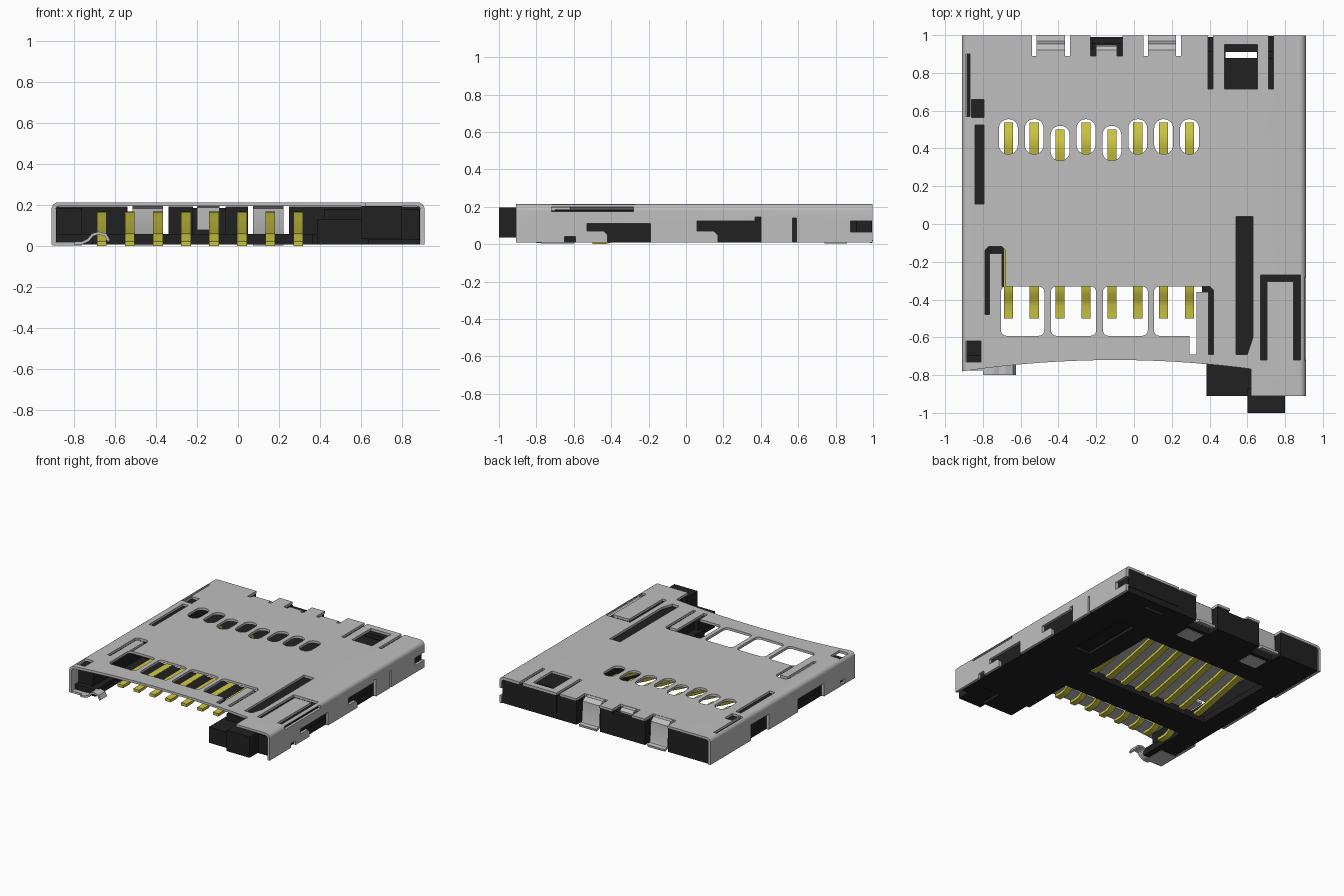
import bpy, bmesh, math
from mathutils import Vector

cube = bpy.data.objects.get("Cube")
if cube:
    bpy.data.objects.remove(cube, do_unlink=True)


def material(name, rgb):
    m = bpy.data.materials.new(name)
    m.use_nodes = True
    m.diffuse_color = (*rgb, 1)
    m.node_tree.nodes["Principled BSDF"].inputs["Base Color"].default_value = (*rgb, 1)
    return m


STEEL = material("grey steel", (0.52, 0.52, 0.52))
BLACK = material("black plastic", (0.015, 0.015, 0.015))
GOLD = material("yellow gold", (0.58, 0.54, 0.05))


def prism(points, axis, lo, hi):
    """Outline plus extrusion; points are the two remaining axes in order."""
    return points, axis, lo, hi


def box(x0, x1, y0, y1, z0, z1):
    return prism([(x0, y0), (x1, y0), (x1, y1), (x0, y1)], "z", z0, z1)


def build(name, parts, mat):
    bm = bmesh.new()
    for points, axis, lo, hi in parts:
        def place(a, b, d):
            return {"x": (d, a, b), "y": (a, d, b), "z": (a, b, d)}[axis]
        face = bm.faces.new([bm.verts.new(place(a, b, lo)) for a, b in points])
        grown = bmesh.ops.extrude_face_region(bm, geom=[face], use_keep_orig=True)["geom"]
        shift = Vector(place(0, 0, hi - lo))
        bmesh.ops.translate(bm, vec=shift, verts=[v for v in grown if isinstance(v, bmesh.types.BMVert)])
    bmesh.ops.recalc_face_normals(bm, faces=bm.faces[:])
    mesh = bpy.data.meshes.new(name)
    bm.to_mesh(mesh)
    bm.free()
    ob = bpy.data.objects.new(name, mesh)
    bpy.context.collection.objects.link(ob)
    mesh.materials.append(mat)
    return ob


def cut(ob, parts):
    cutter = build("cutter", parts, ob.data.materials[0])
    cutter.hide_render = True
    mod = ob.modifiers.new("openings", "BOOLEAN")
    mod.operation, mod.solver, mod.object = "DIFFERENCE", "EXACT", cutter
    mod.use_self = True
    bpy.context.view_layer.objects.active = ob
    bpy.ops.object.modifier_apply(modifier=mod.name)
    bpy.data.objects.remove(cutter, do_unlink=True)


def rounded(x0, x1, y0, y1, r, steps=6):
    pts = []
    corners = [(x1 - r, y1 - r), (x0 + r, y1 - r), (x0 + r, y0 + r), (x1 - r, y0 + r)]
    for q, (cx, cy) in enumerate(corners):
        for i in range(steps + 1):
            a = math.pi / 2 * (q + i / steps)
            pts.append((cx + r * math.cos(a), cy + r * math.sin(a)))
    return pts


def ribbon(path, t):
    """Closed outline of a bent strip of thickness t following a path."""
    left, right = [], []
    for i, p in enumerate(path):
        a, b = Vector(path[max(i - 1, 0)]), Vector(path[min(i + 1, len(path) - 1)])
        d = (b - a).normalized()
        n = Vector((-d.y, d.x)) * t / 2
        left.append(tuple(Vector(p) + n))
        right.append(tuple(Vector(p) - n))
    return left + right[::-1]


# Steel shell: a U-shaped sheet with rounded shoulders
def shoulder(half, top, r):
    arc = [(half - r + r * math.cos(a), top - r + r * math.sin(a))
           for a in (math.pi / 2 * i / 6 for i in range(7))]
    right = [(half, 0.008)] + arc
    return right + [(-x, z) for x, z in reversed(right)]


shell = build("steel_shell", [prism(
    shoulder(0.91, 0.214, 0.035) + shoulder(0.89, 0.195, 0.018)[::-1], "y", -0.91, 0.998)], STEEL)

# Curved front edge
curve = [(x, -0.72 - 0.092 * (x + 0.1) ** 2) for x in (-1 + 1.62 * i / 20 for i in range(21))]
cut(shell, [prism(curve + [(0.62, -1.1), (-1, -1.1)], "z", -0.1, 0.4)])

# Openings in the top sheet
TOP = (0.18, 0.3)
contact_x = [-0.665 + 0.137 * i for i in range(8)]
dip = [0.035 if i in (2, 4) else 0 for i in range(8)]
openings = [prism(rounded(x - 0.05, x + 0.05, 0.37 - d, 0.555 - d, 0.048), "z", *TOP)
            for x, d in zip(contact_x, dip)]
for x0, x1 in [(-0.705, -0.475), (-0.44, -0.2), (-0.165, 0.073), (0.105, 0.33)]:
    openings.append(prism(rounded(x0, x1, -0.592, -0.33, 0.03), "z", *TOP))
openings += [
    box(0.295, 0.33, -0.69, -0.56, *TOP),
    prism([(0.30, -0.33), (0.40, -0.33), (0.42, -0.35), (0.42, -0.69), (0.395, -0.69),
           (0.395, -0.36), (0.30, -0.36)], "z", *TOP),
    prism([(0.54, -0.69), (0.6, -0.69), (0.63, -0.6), (0.63, 0.04), (0.54, 0.04)], "z", *TOP),
    prism([(0.67, -0.72), (0.67, -0.27), (0.882, -0.27), (0.882, -0.72), (0.845, -0.72),
           (0.845, -0.305), (0.705, -0.305), (0.705, -0.72)], "z", *TOP),
    prism([(-0.79, -0.48), (-0.79, -0.14), (-0.77, -0.12), (-0.7, -0.12), (-0.68, -0.14),
           (-0.68, -0.33), (-0.70, -0.33), (-0.70, -0.155), (-0.765, -0.155), (-0.765, -0.48)],
          "z", *TOP),
    box(0.48, 0.655, 0.715, 0.95, *TOP),
    box(0.392, 0.418, 0.715, 1.1, *TOP),
    box(0.713, 0.738, 0.715, 1.1, *TOP),
    box(-0.842, -0.795, 0.105, 0.525, *TOP),
    box(-0.86, -0.795, 0.565, 0.66, *TOP),
    box(-0.89, -0.868, 0.57, 0.9, *TOP),
    box(-0.89, -0.81, -0.73, -0.62, *TOP),
]
for x0, x1 in [(-0.54, -0.34), (-0.23, -0.06), (0.05, 0.25)]:
    openings.append(box(x0, x1, 0.89, 1.1, *TOP))
cut(shell, openings)

# Openings in the side walls
side = [prism([(-0.53, 0.07), (-0.53, 0.11), (-0.19, 0.11), (-0.19, -0.1), (-0.42, -0.1),
               (-0.42, 0.05), (-0.44, 0.07)], "x", 0.86, 1),
        prism([(0.06, 0.07), (0.06, 0.125), (0.37, 0.125), (0.37, 0.145), (0.4, 0.145),
               (0.4, -0.1), (0.17, -0.1), (0.17, 0.05), (0.15, 0.07)], "x", 0.86, 1),
        box(0.86, 1, 0.57, 0.59, -0.1, 0.14),
        box(0.86, 1, 0.88, 1.1, 0.065, 0.125),
        box(0.86, 1, -0.65, -0.59, -0.1, 0.042),
        box(0.878, 1, -0.72, -0.28, 0.176, 0.2)]
for y0, y1, top in [(0.28, 0.5, 0.13), (-0.4, -0.08, 0.11), (-0.66, -0.6, 0.05)]:
    side.append(box(-1, -0.86, y0, y1, -0.1, top))
cut(shell, side)

# Black base: floor with an open middle and notched back edge
outline = [(-0.888, -0.74), (-0.71, -0.74), (-0.71, -0.33), (0.36, -0.33), (0.36, -0.74),
           (0.888, -0.74), (0.888, 0.99), (0.25, 0.99), (0.25, 0.89), (0.05, 0.89), (0.05, 0.99),
           (-0.34, 0.99), (-0.34, 0.89), (-0.54, 0.89), (-0.54, 0.99), (-0.888, 0.99)]
floor = build("base_floor", [prism(outline, "z", 0.008, 0.06)], BLACK)
cut(floor, [box(-0.74, 0.36, -0.1, 0.57, -0.1, 0.2), box(0.485, 0.65, 0.88, 0.91, -0.1, 0.2),
            box(0.52, 0.66, 0.12, 0.62, -0.1, 0.03)])

# Walls standing on the floor
build("base_walls", [
    box(-0.887, -0.76, -0.7, 0.93, 0.055, 0.185),
    box(-0.887, -0.54, 0.93, 0.99, 0.055, 0.194),
    box(-0.34, -0.22, 0.93, 0.99, 0.055, 0.194),
    box(-0.22, -0.06, 0.955, 0.99, 0.055, 0.185),
    box(-0.06, 0.05, 0.93, 0.99, 0.055, 0.194),
    box(0.25, 0.42, 0.91, 0.99, 0.055, 0.194),
    box(0.42, 0.887, 0.91, 0.994, 0.055, 0.194),
], BLACK)

# Ejector block and protruding push slider
build("ejector_block", [box(0.42, 0.886, -0.74, 0.88, 0.055, 0.18)], BLACK)
build("push_slider", [
    box(0.385, 0.64, -0.91, -0.7, 0.008, 0.13),
    box(0.64, 0.886, -0.89, -0.7, 0.03, 0.18),
    box(0.6, 0.8, -1.0, -0.87, 0.035, 0.197),
], BLACK)

# Spring contacts, one strip per slot
strips = []
for x, d in zip(contact_x, dip):
    path = [(-0.5, 0.012), (-0.43, 0.012), (-0.40, 0.02), (-0.37, 0.042), (-0.33, 0.05),
            (-0.06, 0.05), (0.3 - d, 0.125), (0.41 - d, 0.155), (0.45 - d, 0.157),
            (0.48 - d, 0.148), (0.53 - d, 0.115)]
    strips.append(prism(ribbon(path, 0.022), "x", x - 0.024, x + 0.024))
build("spring_contacts", strips, GOLD)

# Bent steel tabs at the back
tab = [(0.87, 0.203), (0.92, 0.203), (0.945, 0.185), (0.955, 0.04), (0.965, 0.02), (0.998, 0.014)]
short_tab = [(0.87, 0.203), (0.92, 0.203), (0.935, 0.19), (0.94, 0.08)]
build("back_tabs", [prism(ribbon(tab, 0.018), "x", x0, x1) for x0, x1 in
                    [(-0.515, -0.365), (0.073, 0.223)]]
      + [prism(ribbon(short_tab, 0.016), "x", -0.2, -0.09)], STEEL)
build("solder_pads", [box(x - 0.075, x + 0.075, 0.74, 0.86, 0.003, 0.02)
                      for x in (-0.44, 0.148)], STEEL)

# Front stop tab, corner lip and detect spring
stop = [(-0.87, 0.204), (-0.895, 0.2), (-0.903, 0.18), (-0.903, 0.1)]
build("front_stop_tab", [prism(ribbon(stop, 0.016), "x", 0.7, 0.76)], STEEL)
build("corner_lip", [box(-0.905, -0.76, -0.775, -0.6, 0.004, 0.02)], STEEL)
spring = [(-0.8, 0.014), (-0.76, 0.016), (-0.73, 0.03), (-0.71, 0.055), (-0.68, 0.064),
          (-0.645, 0.055), (-0.63, 0.025)]
build("detect_spring", [prism(ribbon(spring, 0.014), "y", -0.8, -0.72)], STEEL)

# Smooth the bends, keep the corners sharp
for ob in bpy.context.scene.objects:
    ob.select_set(ob.type == "MESH")
bpy.context.view_layer.objects.active = shell
bpy.ops.object.shade_smooth_by_angle(angle=math.radians(30))
